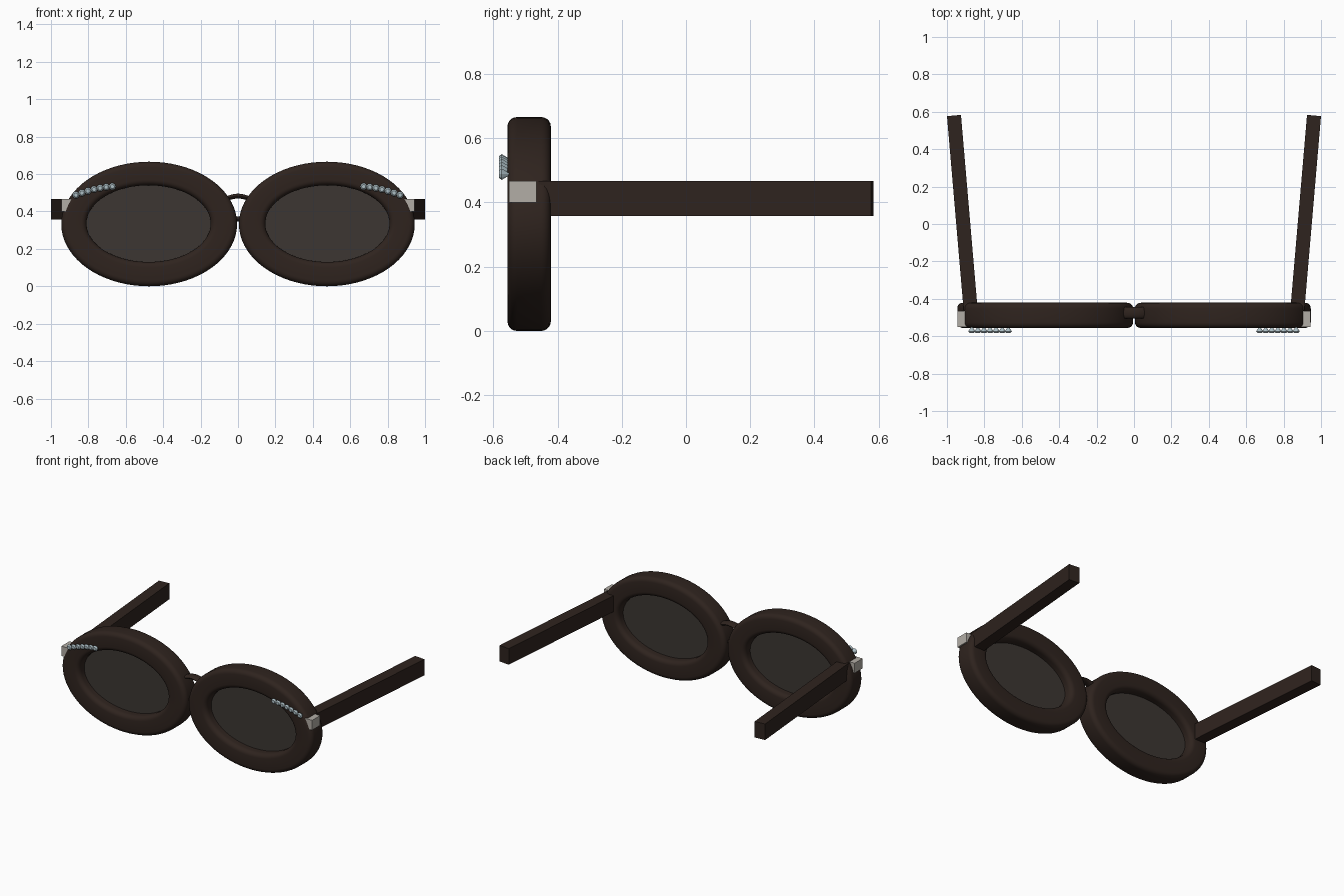
import bpy, bmesh
from math import sin, cos, pi, radians, sqrt
from mathutils import Matrix

if "Cube" in bpy.data.objects:
    bpy.data.objects.remove(bpy.data.objects["Cube"])


def material(name, rgb):
    m = bpy.data.materials.new(name)
    m.diffuse_color = (*rgb, 1)
    m.use_nodes = True
    m.node_tree.nodes["Principled BSDF"].inputs["Base Color"].default_value = m.diffuse_color
    return m


FRAME = material("dark_acetate", (0.028, 0.017, 0.013))
LENS = material("tinted_lens", (0.045, 0.037, 0.032))
METAL = material("hinge_metal", (0.45, 0.42, 0.38))
GEM = material("crystal", (0.42, 0.52, 0.56))
CX, CZ = 0.475, 0.333


def finish(bm, name, mat, smooth=False):
    bmesh.ops.recalc_face_normals(bm, faces=bm.faces)
    me = bpy.data.meshes.new(name)
    bm.to_mesh(me)
    bm.free()
    me.materials.append(mat)
    ob = bpy.data.objects.new(name, me)
    bpy.context.collection.objects.link(ob)
    if smooth:
        bpy.ops.object.select_all(action='DESELECT')
        bpy.context.view_layer.objects.active = ob
        ob.select_set(True)
        bpy.ops.object.shade_smooth_by_angle(angle=radians(35))
    return ob


def loft(bm, rings, closed):
    # bridge successive vertex rings with quads
    n = len(rings[0])
    for i in range(len(rings) if closed else len(rings) - 1):
        a, b = rings[i], rings[(i + 1) % len(rings)]
        for j in range(n):
            k = (j + 1) % n
            bm.faces.new((a[j], a[k], b[k], b[j]))


def ellipse(bm, cx, cz, a, b, y, n=72):
    return [bm.verts.new((cx + a * cos(2 * pi * i / n), y, cz + b * sin(2 * pi * i / n)))
            for i in range(n)]


def box(name, lo, hi, mat, matrix=None):
    bm = bmesh.new()
    bmesh.ops.create_cube(bm, size=1)
    for v in bm.verts:
        v.co = [l + (c + 0.5) * (h - l) for c, l, h in zip(v.co, lo, hi)]
    if matrix:
        bm.transform(matrix)
    return finish(bm, name, mat)


def rim(side, s):
    # rounded-rectangle section: t = 0 at the outer edge, 1 at the opening
    r, y0, y1, w = 0.03, -0.556, -0.421, 0.132
    corners = [(r, y0 + r, 180), (w - r, y0 + r, 270), (w - r, y1 - r, 0), (r, y1 - r, 90)]
    bm = bmesh.new()
    rings = []
    for cu, cy, start in corners:
        for k in range(6):
            a = radians(start + 18 * k)
            u, y = cu + r * cos(a), cy + r * sin(a)
            t = u / w
            rings.append(ellipse(bm, s * (CX + 0.003 * t), CZ + 0.002 * t,
                                 0.47 - 0.138 * t, 0.333 - 0.128 * t, y))
    loft(bm, rings, True)
    finish(bm, side + "_rim", FRAME, True)


def lens(side, s):
    bm = bmesh.new()
    rings = [ellipse(bm, s * (CX + 0.003), CZ + 0.002, 0.34, 0.213, y) for y in (-0.496, -0.481)]
    loft(bm, rings, False)
    for ring in rings:
        bm.faces.new(ring)
    finish(bm, side + "_lens", LENS)


def gems(side, s):
    # row of cut stones following the upper outer rim
    bm = bmesh.new()
    for i in range(7):
        x = 0.672 + 0.0325 * i
        z = 0.533 - 0.045 * (i / 6) ** 1.6
        rings = []
        for rad, y in ((0.011, -0.583), (0.019, -0.574), (0.003, -0.55)):
            rings.append(ellipse(bm, s * x, z, rad, rad, y, 10))
        loft(bm, rings, False)
        bm.faces.new(rings[0])
        bm.faces.new(rings[-1])
    finish(bm, side + "_crystals", GEM)


def bridge_bar(name, half, z, rise, ry, rz):
    # arched bar with an oval section
    bm = bmesh.new()
    rings = []
    for i in range(13):
        t = i / 6 - 1
        zc = z + rise * (1 - t * t)
        rings.append([bm.verts.new((half * t, -0.475 + ry * cos(2 * pi * j / 16),
                                    zc + rz * sin(2 * pi * j / 16))) for j in range(16)])
    loft(bm, rings, False)
    bm.faces.new(rings[0])
    bm.faces.new(rings[-1])
    finish(bm, name, FRAME, True)


for side, s in (("left", 1), ("right", -1)):
    rim(side, s)
    lens(side, s)
    gems(side, s)
    # metal end piece
    xs = sorted((s * 0.86, s * 0.944))
    box(side + "_end_piece", (xs[0], -0.551, 0.4), (xs[1], -0.465, 0.467), METAL)
    # temple arm splayed outward
    place = Matrix.Translation((s * 0.9625, 0.58, 0)) @ Matrix.Rotation(radians(-4.9 * s), 4, 'Z')
    box(side + "_temple", (-0.0375, -1.04, 0.358), (0.0375, 0.0, 0.467), FRAME, place)

bridge_bar("upper_bridge", 0.06, 0.468, 0.014, 0.03, 0.013)
bridge_bar("lower_bridge", 0.035, 0.352, 0.008, 0.022, 0.013)
